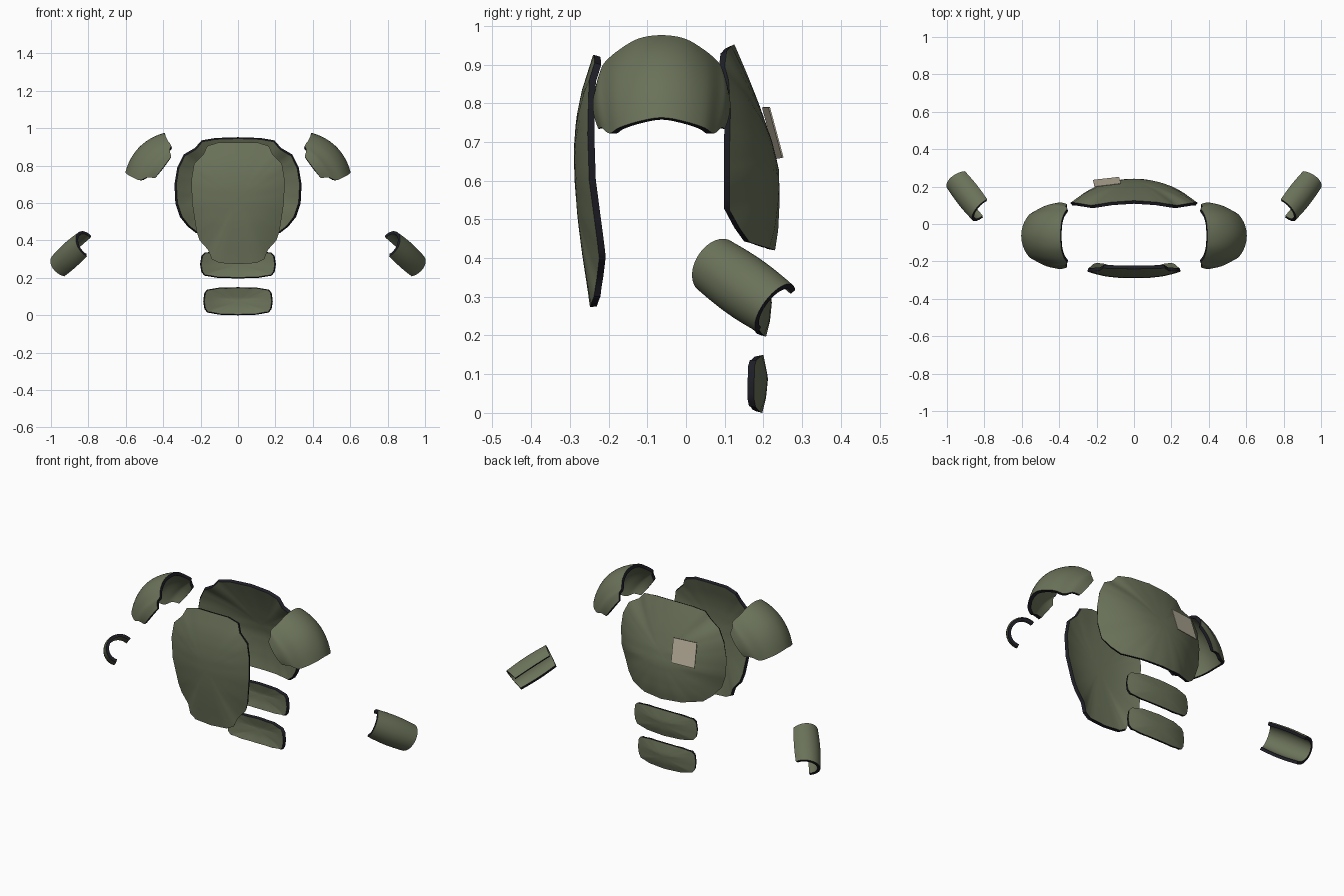
import bpy, bmesh, math
from mathutils import Vector

if "Cube" in bpy.data.objects:
    bpy.data.objects.remove(bpy.data.objects["Cube"])


def material(name, rgb):
    m = bpy.data.materials.new(name)
    m.diffuse_color = (*rgb, 1)
    m.use_nodes = True
    m.node_tree.nodes["Principled BSDF"].inputs["Base Color"].default_value = m.diffuse_color
    return m


GREEN = material("olive_green", (0.145, 0.168, 0.1))
RIM = material("dark_rim", (0.013, 0.013, 0.02))
BEIGE = material("beige", (0.47, 0.42, 0.32))
THICK = 0.018


def curve(points, t):
    """Piecewise linear lookup of (t, value) pairs sorted by t."""
    if t <= points[0][0]:
        return points[0][1]
    for (t0, a), (t1, b) in zip(points, points[1:]):
        if t <= t1:
            return a + (b - a) * (t - t0) / (t1 - t0)
    return points[-1][1]


def shell(name, verts, faces, outward, thick=THICK):
    """Turns a sheet into a thick plate with a dark rim; outer side faces `outward`."""
    mesh = bpy.data.meshes.new(name)
    mesh.from_pydata(verts, [], faces)
    bm = bmesh.new()
    bm.from_mesh(mesh)
    bmesh.ops.recalc_face_normals(bm, faces=bm.faces)
    total = sum((f.normal * f.calc_area() for f in bm.faces), Vector())
    if total.dot(Vector(outward)) < 0:
        bmesh.ops.reverse_faces(bm, faces=bm.faces)
    bm.to_mesh(mesh)
    bm.free()
    mesh.materials.append(GREEN)
    mesh.materials.append(RIM)
    ob = bpy.data.objects.new(name, mesh)
    bpy.context.collection.objects.link(ob)
    s = ob.modifiers.new("thickness", "SOLIDIFY")
    s.thickness, s.offset, s.material_offset_rim = thick, -1, 1
    bpy.ops.object.select_all(action="DESELECT")
    ob.select_set(True)
    bpy.context.view_layer.objects.active = ob
    bpy.ops.object.modifier_apply(modifier="thickness")
    bpy.ops.object.shade_smooth_by_angle(angle=math.radians(40))
    return ob


def panel(name, outline, profile, mid_z, power, outward, rings=10):
    """Curved plate: half outline of (x, z, y) mirrored in x, domed to a (z, y) centre profile."""
    half = []
    for a, b in zip(outline, outline[1:]):
        for k in range(3):
            half.append(tuple(p + (q - p) * k / 3 for p, q in zip(a, b)))
    half.append(outline[-1])
    loop = half + [(-x, z, y) for x, z, y in reversed(half[1:-1])]
    n = len(loop)
    verts = [(0, curve(profile, mid_z), mid_z)]
    for r in range(1, rings + 1):
        t = r / rings
        for x, z, y in loop:
            zz = mid_z + (z - mid_z) * t
            drop = (y - curve(profile, z)) * t ** power
            verts.append((x * t, curve(profile, zz) + drop, zz))
    faces = [(0, 1 + i, 1 + (i + 1) % n) for i in range(n)]
    for r in range(rings - 1):
        a = 1 + r * n
        for i in range(n):
            j = (i + 1) % n
            faces.append((a + i, a + n + i, a + n + j, a + j))
    return shell(name, verts, faces, outward)


def grid_faces(rows, cols):
    return [(r * cols + c, r * cols + c + 1, (r + 1) * cols + c + 1, (r + 1) * cols + c)
            for r in range(rows - 1) for c in range(cols - 1)]


# Chest plate
panel("chest_plate",
      [(0, .925, -.24), (.1, .925, -.238), (.165, .905, -.236), (.185, .86, -.25),
       (.235, .81, -.252), (.25, .72, -.254), (.245, .6, -.25), (.222, .45, -.23),
       (.205, .4, -.224), (.16, .35, -.23), (.14, .3, -.238), (.1, .28, -.246), (0, .273, -.248)],
      [(.273, -.248), (.33, -.256), (.4, -.267), (.5, -.28), (.6, -.288), (.68, -.29),
       (.76, -.284), (.83, -.27), (.925, -.24)],
      .62, 2.4, (0, -1, 0))

# Back plate
panel("back_plate",
      [(0, .952, .125), (.12, .948, .117), (.195, .935, .105), (.23, .895, .1),
       (.29, .86, .11), (.325, .79, .115), (.34, .7, .113), (.335, .6, .112),
       (.31, .525, .112), (.27, .475, .14), (.225, .44, .165), (.12, .425, .215), (0, .42, .23)],
      [(.42, .23), (.47, .238), (.55, .242), (.63, .24), (.7, .223), (.8, .188),
       (.88, .156), (.952, .125)],
      .68, 2.4, (0, 1, 0))

# Two lower back plates
for name, z0, dy, sx in (("lower_back_plate", 0, 0, 1), ("upper_lumbar_plate", .197, .01, 1.09)):
    panel(name,
          [(0, z0 + .15, .2 + dy), (.1, z0 + .148, .195 + dy), (.165, z0 + .137, .182 + dy),
           (.18, z0 + .12, .177 + dy), (.186, z0 + .075, .176 + dy), (.18, z0 + .035, .176 + dy),
           (.165, z0 + .015, .18 + dy), (.1, z0 + .003, .19 + dy), (0, z0, .197 + dy)],
          [(z0, .197 + dy), (z0 + .04, .207 + dy), (z0 + .09, .212 + dy), (z0 + .15, .2 + dy)],
          z0 + .075, 2.2, (0, 1, 0), 6).scale.x = sx

# Shoulder pads: neck-side edge and arm-side edge as (x, y offset, z) from ridge to side
NECK = [(.392, 0, .976), (.39, .06, .967), (.378, .11, .938), (.358, .145, .908),
        (.365, .158, .885), (.357, .168, .848)]
ARM = [(.603, 0, .763), (.592, .06, .753), (.563, .11, .737), (.525, .135, .722),
       (.485, .155, .737), (.443, .163, .733)]
SUB, ROWS = 4, 13


def dense(edge):
    """Catmull-Rom refinement of an edge, mirrored about its first point."""
    pts = [Vector((edge[1][0], -edge[1][1], edge[1][2]))] + [Vector(p) for p in edge]
    pts.append(2 * pts[-1] - pts[-2])
    out = []
    for i in range(1, len(pts) - 2):
        p0, p1, p2, p3 = pts[i - 1:i + 3]
        for k in range(SUB):
            t = k / SUB
            out.append(.5 * (2 * p1 + (p2 - p0) * t + (2 * p0 - 5 * p1 + 4 * p2 - p3) * t * t
                             + (3 * p1 - p0 - 3 * p2 + p3) * t ** 3))
    out.append(pts[-2])
    return [Vector((p.x, -p.y, p.z)) for p in reversed(out[1:])] + out


for side, tag in ((1, "right"), (-1, "left")):
    neck, arm = dense(NECK), dense(ARM)
    half = len(neck) // 2
    verts = []
    for r in range(ROWS):
        v = r / (ROWS - 1)
        lift = 4 * v * (1 - v)
        for i, (a, b) in enumerate(zip(neck, arm)):
            ang = (i - half) / half * math.pi / 2
            p = a.lerp(b, v) + lift * Vector((.03 * math.cos(ang), .012 * math.sin(ang),
                                              .03 * math.cos(ang)))
            verts.append((side * p.x, p.y - .063, p.z))
    shell(tag + "_shoulder_pad", verts, grid_faces(ROWS, len(neck)), (side, 0, 1))

# Forearm guards: open half tubes running down, outward and back
for side, tag in ((1, "right"), (-1, "left")):
    a, b = Vector((.81, .075, .38)), Vector((.933, .23, .27))
    d = (b - a).normalized()
    out = Vector((.77, -.37, .5))
    out = (out - d * out.dot(d)).normalized()
    across = d.cross(out)
    verts = []
    rows, cols = 9, 25
    for r in range(rows):
        v = r / (rows - 1)
        radius = .076 + .006 * math.sin(math.pi * v)
        for c in range(cols):
            u = 2 * c / (cols - 1) - 1
            ang = math.radians(104) * u
            # end edges flare a little along the open sides
            shift = d * (.012 * (2 * v - 1) * math.cos(ang))
            p = a.lerp(b, v) + shift + radius * (out * math.cos(ang) + across * math.sin(ang))
            verts.append((side * p.x, p.y, p.z))
    shell(tag + "_forearm_guard", verts, grid_faces(rows, cols), (side * out.x, out.y, out.z), .016)

# Square patch on the back plate
patch = shell("back_patch", [(-.21, .2, .79), (-.07, .217, .79), (-.08, .252, .66), (-.22, .236, .657)],
              [(0, 1, 2, 3)], (0, 1, 0), .004)
for i in range(2):
    patch.data.materials[i] = BEIGE
